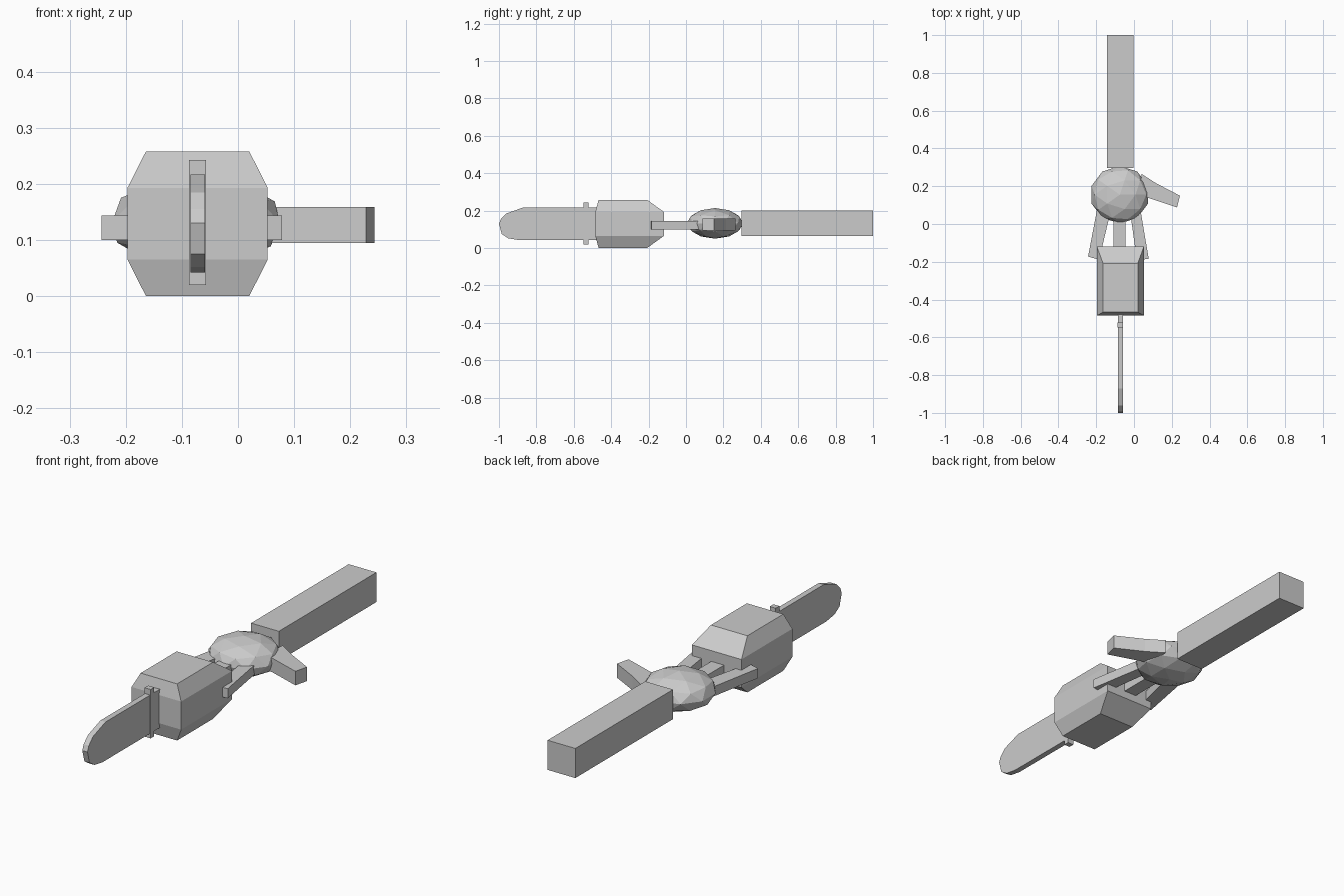
import bpy
import bmesh
from mathutils import Matrix, Vector

cube = bpy.data.objects.get("Cube")
if cube:
    bpy.data.objects.remove(cube, do_unlink=True)

# One plain grey for every part
grey = bpy.data.materials.new("plain_grey")
grey.use_nodes = True
colour = (0.6, 0.6, 0.6, 1)
grey.diffuse_color = colour
grey.node_tree.nodes["Principled BSDF"].inputs["Base Color"].default_value = colour

AXIS = -0.072   # centre line of saw and arm
MID = 0.129     # middle height


def finish(bm, name):
    bmesh.ops.recalc_face_normals(bm, faces=bm.faces)
    mesh = bpy.data.meshes.new(name)
    bm.to_mesh(mesh)
    bm.free()
    mesh.materials.append(grey)
    obj = bpy.data.objects.new(name, mesh)
    bpy.context.collection.objects.link(obj)
    return obj


def loft(name, rings):
    """Skin a stack of matching rings and close both ends."""
    bm = bmesh.new()
    rows = [[bm.verts.new(p) for p in ring] for ring in rings]
    count = len(rows[0])
    for low, high in zip(rows, rows[1:]):
        for i in range(count):
            j = (i + 1) % count
            bm.faces.new((low[i], low[j], high[j], high[i]))
    bm.faces.new(rows[0][::-1])
    bm.faces.new(rows[-1])
    return finish(bm, name)


def slab(name, outline, z0, z1):
    return loft(name, [[(x, y, z) for x, y in outline] for z in (z0, z1)])


def box(name, half_x, y0, y1, z0, z1, x=AXIS):
    a, b = x - half_x, x + half_x
    return slab(name, [(a, y0), (b, y0), (b, y1), (a, y1)], z0, z1)


# Saw housing: wide waist tapering to smaller top and bottom
def housing_ring(z, half_x, y0, y1):
    return [(AXIS - half_x, y0, z), (AXIS + half_x, y0, z),
            (AXIS + half_x, y1, z), (AXIS - half_x, y1, z)]


small = (0.092, -0.467, -0.208)
wide = (0.125, -0.485, -0.118)
loft("saw_housing", [housing_ring(0, *small), housing_ring(0.065, *wide),
                     housing_ring(0.193, *wide), housing_ring(0.258, *small)])

# Guide bar with rounded tip
bar = [(-0.47, 0.217), (-0.87, 0.217), (-0.96, 0.185), (-0.99, 0.155), (-1, 0.13),
       (-0.985, 0.075), (-0.95, 0.052), (-0.89, 0.042), (-0.47, 0.042)]
loft("guide_bar", [[(AXIS + s * 0.013, y, z) for y, z in bar] for s in (-1, 1)])

# Collar around the bar
box("bar_collar", 0.015, -0.548, -0.522, 0.02, 0.243)

# Faceted palm
bm = bmesh.new()
bmesh.ops.create_icosphere(bm, subdivisions=2, radius=1)
bmesh.ops.transform(bm, verts=bm.verts, matrix=Matrix.Translation(
    Vector((-0.075, 0.155, 0.132))) @ Matrix.Diagonal((0.157, 0.152, 0.082, 1)))
finish(bm, "palm")

# Forearm
box("forearm", 0.07, 0.297, 1, 0.065, 0.2)

# Fingers holding the housing
slab("right_finger", [(-0.195, 0.08), (-0.243, -0.172), (-0.185, -0.19), (-0.13, 0.04)],
     0.1, 0.144)
box("middle_finger", 0.032, -0.13, 0.06, 0.1, 0.144, x=-0.077)
slab("left_finger", [(-0.02, 0.06), (0.015, -0.19), (0.078, -0.185), (0.035, 0.07)],
     0.1, 0.144)

# Thumb with a bent knuckle
slab("thumb", [(0.03, 0.15), (0.08, 0.137), (0.228, 0.088), (0.243, 0.15),
               (0.118, 0.215), (0.04, 0.265)], 0.095, 0.159)
